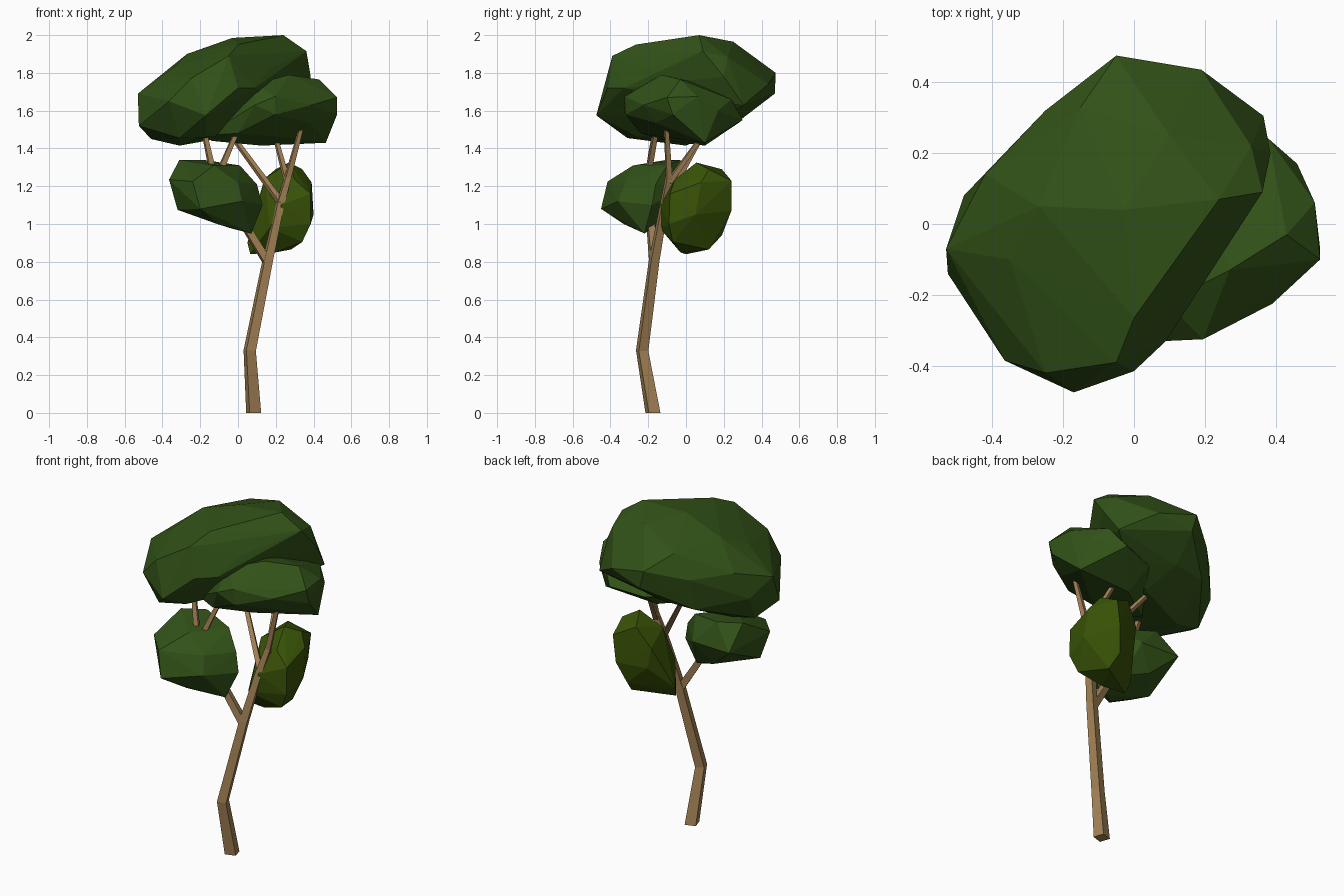
import bpy, bmesh
from math import cos, sin, pi, radians
from mathutils import Vector


def material(name, rgb):
    m = bpy.data.materials.new(name)
    m.diffuse_color = (*rgb, 1)
    return m


BARK = material("bark", (0.36, 0.22, 0.09))
GREEN = material("leaf_green", (0.032, 0.085, 0.009))
OLIVE = material("leaf_olive", (0.040, 0.085, 0.002))


def finish(name, bm, mat):
    bmesh.ops.recalc_face_normals(bm, faces=bm.faces)
    me = bpy.data.meshes.new(name)
    bm.to_mesh(me)
    bm.free()
    me.materials.append(mat)
    bpy.context.collection.objects.link(bpy.data.objects.new(name, me))


def limb(name, path, radii, flat_base=False):
    """Tapered four-sided tube along a path."""
    bm = bmesh.new()
    pts = [Vector(p) for p in path]
    rings = []
    for i, p in enumerate(pts):
        d = (pts[min(i + 1, len(pts) - 1)] - pts[max(i - 1, 0)]).normalized()
        if flat_base and i == 0:
            d = Vector((0, 0, 1))
        u = (Vector((1, 0, 0)) - d * d.x).normalized()
        v = d.cross(u)
        angles = [radians(62) + k * pi / 2 for k in range(4)]
        rings.append([bm.verts.new(p + radii[i] * (u * cos(a) + v * sin(a))) for a in angles])
    for a, b in zip(rings, rings[1:]):
        for k in range(4):
            n = (k + 1) % 4
            bm.faces.new((a[k], a[n], b[n], b[k]))
    bm.faces.new(rings[0])
    bm.faces.new(rings[-1])
    finish(name, bm, BARK)


def foliage(name, points, mat):
    """Faceted clump wrapped around a few corner points."""
    bm = bmesh.new()
    for p in points:
        bm.verts.new(p)
    bmesh.ops.convex_hull(bm, input=bm.verts)
    loose = [v for v in bm.verts if not v.link_faces]
    bmesh.ops.delete(bm, geom=loose, context='VERTS')
    finish(name, bm, mat)


# Trunk and branches
limb("trunk", [(0.083, -0.175, 0), (0.062, -0.232, 0.33), (0.158, -0.168, 0.81),
               (0.222, -0.115, 1.1), (0.265, -0.09, 1.25), (0.34, -0.105, 1.53)],
     [0.045, 0.037, 0.032, 0.026, 0.021, 0.014], True)
limb("left_branch", [(0.155, -0.17, 0.8), (0.05, -0.185, 0.97), (-0.11, -0.2, 1.27)],
     [0.029, 0.026, 0.023])
limb("left_twig_outer", [(-0.13, -0.2, 1.26), (-0.18, -0.165, 1.49)], [0.021, 0.016])
limb("left_twig_inner", [(-0.1, -0.2, 1.27), (-0.01, -0.16, 1.48)], [0.021, 0.016])
limb("long_branch", [(0.23, -0.115, 1.11), (-0.02, 0.075, 1.45)], [0.021, 0.015])
limb("back_branch", [(0.262, -0.09, 1.22), (0.2, 0.075, 1.45)], [0.019, 0.014])

# Large top crown
foliage("top_crown", [
    (-0.05, 0.475, 1.80), (-0.02, 0.47, 1.69), (0.19, 0.435, 1.74), (0.365, 0.305, 1.63),
    (0.385, 0.2, 1.78), (0.362, 0.09, 1.915), (0.24, 0.07, 2.0), (-0.03, 0.04, 1.985),
    (0.1, 0.25, 1.965), (0.33, 0.22, 1.885), (0.0, -0.265, 1.95), (-0.27, 0.05, 1.9),
    (-0.05, -0.39, 1.89), (0.16, -0.2, 1.82), (0.09, -0.33, 1.72), (0.0, -0.415, 1.72),
    (-0.17, -0.475, 1.575), (-0.25, -0.42, 1.77), (-0.365, -0.385, 1.65), (-0.35, -0.1, 1.82),
    (-0.525, -0.14, 1.52), (-0.53, -0.07, 1.69), (-0.48, 0.08, 1.6), (-0.42, 0.14, 1.76),
    (-0.25, 0.32, 1.74), (-0.25, 0.28, 1.55), (-0.46, 0.0, 1.45), (-0.31, 0.0, 1.415),
    (-0.17, -0.25, 1.46), (0.0, 0.1, 1.47), (0.22, 0.2, 1.55), (-0.31, -0.31, 1.455),
    (-0.05, 0.3, 1.56), (-0.15, 0.33, 1.88),
], GREEN)

# Flat crown on the right
foliage("right_crown", [
    (-0.03, -0.2, 1.62), (0.09, -0.22, 1.74), (0.27, -0.13, 1.79), (0.43, -0.03, 1.765),
    (0.51, 0.06, 1.675), (0.525, -0.1, 1.67), (0.525, -0.07, 1.58), (0.465, 0.1, 1.43),
    (0.125, 0.1, 1.415), (-0.14, -0.1, 1.44), (-0.17, -0.14, 1.47), (0.0, -0.24, 1.48),
    (0.09, -0.33, 1.63), (0.195, -0.325, 1.675), (0.2, -0.32, 1.58), (0.39, -0.225, 1.63),
    (0.38, -0.16, 1.535), (0.2, -0.14, 1.465), (0.46, 0.17, 1.6), (0.38, 0.24, 1.66),
    (0.3, 0.3, 1.55), (0.1, 0.25, 1.52), (0.2, 0.03, 1.755),
], GREEN)

# Lower clump on the left
foliage("left_clump", [
    (-0.365, -0.28, 1.235), (-0.31, -0.1, 1.34), (-0.185, -0.03, 1.34), (0.01, -0.1, 1.31),
    (0.1, -0.16, 1.21), (0.13, -0.18, 1.1), (0.07, -0.22, 0.95), (-0.03, -0.25, 0.975),
    (-0.11, -0.33, 1.0), (-0.255, -0.33, 1.065), (-0.32, -0.25, 1.075), (-0.2, -0.45, 1.08),
    (-0.24, -0.415, 1.225), (-0.13, -0.28, 1.31), (0.02, -0.36, 1.12), (0.0, -0.32, 1.22),
    (-0.05, 0.01, 1.2), (-0.3, 0.02, 1.2), (-0.15, -0.05, 1.07), (0.0, -0.1, 1.02),
], GREEN)

# Olive clump on the right
foliage("right_clump", [
    (0.27, 0.055, 1.325), (0.34, 0.12, 1.29), (0.2, 0.19, 1.29), (0.39, 0.08, 1.22),
    (0.32, 0.24, 1.23), (0.14, 0.02, 1.24), (0.12, 0.16, 1.17), (0.3, -0.06, 1.235),
    (0.385, -0.085, 1.16), (0.385, -0.09, 1.0), (0.23, -0.135, 1.1), (0.4, 0.05, 1.05),
    (0.3, 0.24, 1.07), (0.34, -0.07, 0.905), (0.28, 0.12, 0.865), (0.26, 0.19, 0.94),
    (0.17, -0.14, 0.98), (0.065, 0.0, 0.84), (0.05, 0.03, 0.9), (0.14, 0.17, 1.05),
    (0.2, -0.03, 0.85),
], OLIVE)
